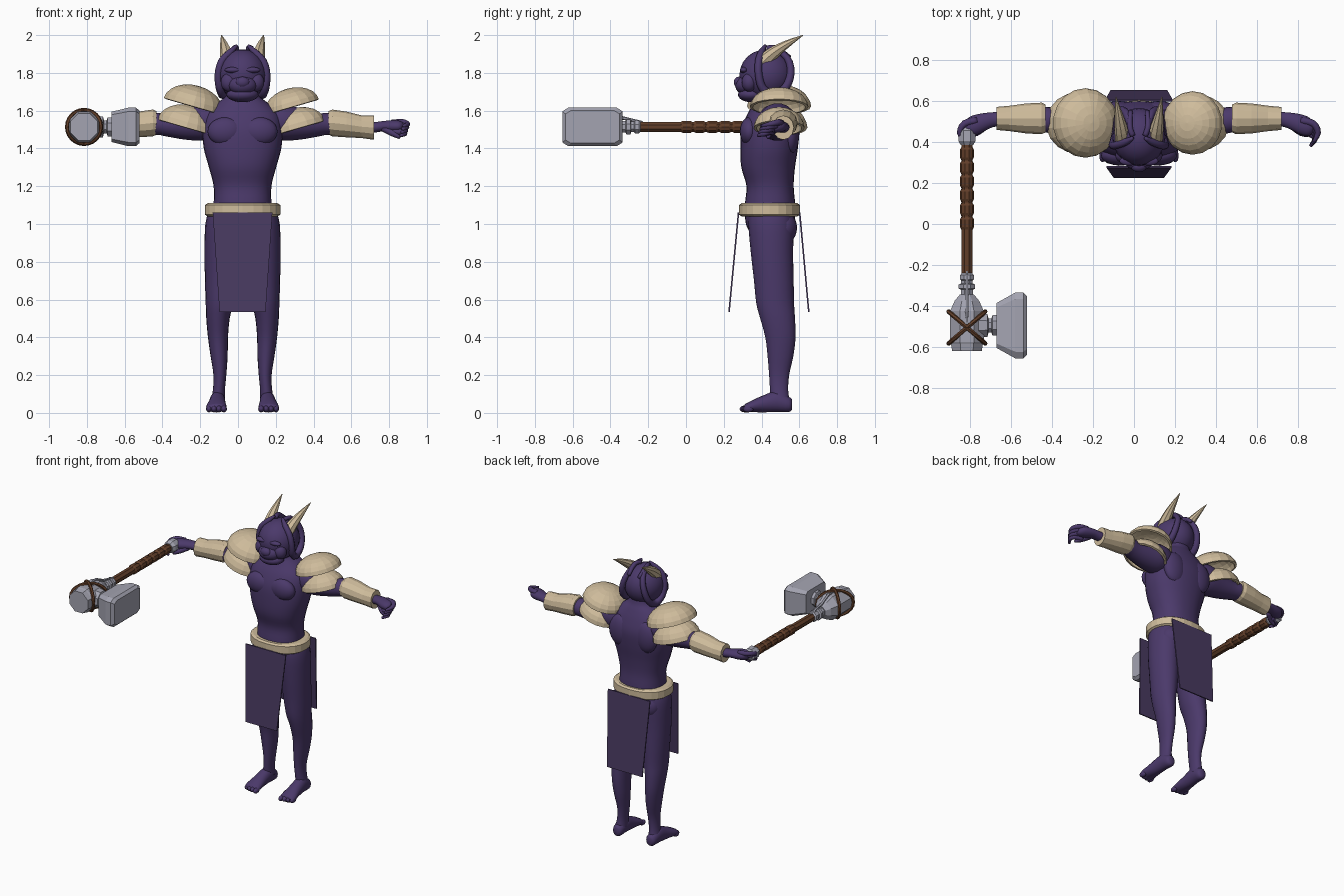
import bpy, bmesh, math
from mathutils import Vector, Matrix

if "Cube" in bpy.data.objects:
    bpy.data.objects.remove(bpy.data.objects["Cube"])

CX = 0.024  # body centre line


def material(name, rgb):
    m = bpy.data.materials.new(name)
    m.diffuse_color = (*rgb, 1)
    m.use_nodes = True
    m.node_tree.nodes["Principled BSDF"].inputs["Base Color"].default_value = m.diffuse_color
    return m


SKIN = material("purple_skin", (0.07, 0.041, 0.145))
CLOTH = material("purple_cloth", (0.066, 0.042, 0.118))
BONE = material("bone_tan", (0.62, 0.50, 0.33))
STEEL = material("grey_steel", (0.37, 0.37, 0.44))
LEATHER = material("brown_leather", (0.12, 0.048, 0.022))


def finish(name, bm, mat, smooth):
    bmesh.ops.recalc_face_normals(bm, faces=bm.faces)
    me = bpy.data.meshes.new(name)
    bm.to_mesh(me)
    bm.free()
    for p in me.polygons:
        p.use_smooth = smooth
    me.materials.append(mat)
    ob = bpy.data.objects.new(name, me)
    bpy.context.collection.objects.link(ob)
    return ob


def refine(rows, steps):
    # Catmull-Rom interpolation between rows
    out = []
    for i in range(len(rows) - 1):
        a, b, c, d = (rows[max(0, min(len(rows) - 1, i + k))] for k in (-1, 0, 1, 2))
        for s in range(steps):
            t = s / steps
            out.append([q + 0.5 * t * (r - p + t * (2 * p - 5 * q + 4 * r - w + t * (3 * (q - r) + w - p)))
                        for p, q, r, w in zip(a, b, c, d)])
    return out + [list(rows[-1])]


def skin_rings(bm, rings, closed=False):
    n = len(rings[0])
    vs = [[bm.verts.new(p) for p in ring] for ring in rings]
    pairs = list(zip(vs, vs[1:])) + ([(vs[-1], vs[0])] if closed else [])
    for a, b in pairs:
        for i in range(n):
            bm.faces.new((a[i], a[(i + 1) % n], b[(i + 1) % n], b[i]))
    if not closed:
        bm.faces.new(vs[0])
        bm.faces.new(vs[-1])


def loft(name, rows, axis, mat, sides=20, steps=3, power=2, smooth=True, side=1, cx=CX):
    # rows: x, y, z, first radius, second radius
    rings = []
    half = 0.5 if sides == 8 else 0
    norm = math.cos(math.pi / 8) ** (2 / power) if sides == 8 else 1
    for x, y, z, a, b in refine(rows, steps):
        ring = []
        for i in range(sides):
            t = 2 * math.pi * (i + half) / sides
            c, s = math.cos(t), math.sin(t)
            u = math.copysign(abs(c) ** (2 / power), c) * a / norm
            v = math.copysign(abs(s) ** (2 / power), s) * b / norm
            o = {"x": (0, u, v), "y": (u, 0, v), "z": (u, v, 0)}[axis]
            ring.append((side * (x + o[0]) + cx, y + o[1], z + o[2]))
        rings.append(ring)
    bm = bmesh.new()
    skin_rings(bm, rings)
    return finish(name, bm, mat, smooth)


def tube(name, pts, ref, mat, sides=8, steps=4, smooth=True, side=1, cx=CX, closed=False):
    # pts: x, y, z, radius
    pts = refine(pts, steps) if steps > 1 else pts
    P = [Vector((side * p[0] + cx, p[1], p[2])) for p in pts]
    n, rings = len(P), []
    for i, p in enumerate(P):
        nxt = P[(i + 1) % n] if closed else P[min(i + 1, n - 1)]
        prv = P[i - 1] if closed else P[max(i - 1, 0)]
        t = (nxt - prv).normalized()
        u = t.cross(Vector(ref)).normalized()
        v = t.cross(u)
        rings.append([p + pts[i][3] * (u * math.cos(k * 2 * math.pi / sides) + v * math.sin(k * 2 * math.pi / sides))
                      for k in range(sides)])
    bm = bmesh.new()
    skin_rings(bm, rings, closed)
    return finish(name, bm, mat, smooth)


def ball(name, c, r, mat, side=1):
    bm = bmesh.new()
    m = Matrix.Translation((side * c[0] + CX, c[1], c[2])) @ Matrix.Diagonal((*r, 1))
    bmesh.ops.create_uvsphere(bm, u_segments=20, v_segments=12, radius=1, matrix=m)
    return finish(name, bm, mat, True)


def pad(name, c, r, tilt, side):
    # open dome with thickness, outer edge raised
    bm = bmesh.new()
    bmesh.ops.create_uvsphere(bm, u_segments=18, v_segments=12, radius=1)
    bmesh.ops.delete(bm, geom=[v for v in bm.verts if v.co.z < -0.01], context="VERTS")
    m = Matrix.Translation(c) @ Matrix.Rotation(-tilt, 4, "Y") @ Matrix.Diagonal((*r, 1))
    for v in bm.verts:
        p = m @ v.co
        v.co = (side * p.x + CX, p.y, p.z)
    ob = finish(name, bm, BONE, False)
    mod = ob.modifiers.new("thickness", "SOLIDIFY")
    mod.thickness = 0.015
    mod.offset = -1


def panel(name, top, bottom):
    # hanging cloth: (half width, y, z) at top and bottom
    bm = bmesh.new()
    rings = []
    for w, y, z in (top, bottom):
        rings.append([(CX + sx * w, y + sy * 0.004, z) for sx, sy in ((-1, -1), (1, -1), (1, 1), (-1, 1))])
    skin_rings(bm, rings)
    finish(name, bm, CLOTH, False)


# torso and neck
loft("torso", [(0, .445, .95, .10, .10), (0, .445, 1.0, .155, .128), (0, .445, 1.1, .153, .133),
               (0, .445, 1.2, .153, .125), (0, .435, 1.3, .178, .142), (0, .44, 1.4, .205, .152),
               (0, .447, 1.5, .212, .152), (0, .452, 1.58, .195, .128), (0, .458, 1.64, .135, .098),
               (0, .455, 1.68, .085, .082), (0, .45, 1.73, .075, .075)], "z", SKIN, 28, 4, 2.3)

# head and face
ball("head", (0, .425, 1.79), (.13, .142, .135), SKIN)
ball("snout", (0, .315, 1.735), (.075, .055, .05), SKIN)
ball("nose", (0, .28, 1.75), (.038, .027, .03), SKIN)
ball("jaw", (0, .345, 1.685), (.085, .07, .04), SKIN)

for s, tag in ((1, "left"), (-1, "right")):
    # face and torso muscles
    ball("brow_" + tag, (.05, .307, 1.815), (.045, .022, .016), SKIN, s)
    ball("cheek_" + tag, (.07, .335, 1.75), (.045, .04, .05), SKIN, s)
    ball("chest_muscle_" + tag, (.09, .335, 1.49), (.095, .05, .075), SKIN, s)
    ball("back_muscle_" + tag, (.10, .555, 1.48), (.085, .045, .11), SKIN, s)
    ball("buttock_" + tag, (.085, .51, .98), (.09, .078, .09), SKIN, s)

    # horns and curled side crests
    tube("horn_" + tag, [(.075, .395, 1.845, .04), (.085, .455, 1.90, .034), (.098, .53, 1.95, .021),
                         (.112, .62, 2.0, .002)], (1, 0, 0), BONE, 8, 3, False, s)
    tube("side_crest_" + tag, [(.03, .42, 1.945, .008), (.065, .40, 1.91, .018), (.11, .385, 1.86, .02),
                               (.128, .385, 1.79, .02), (.12, .405, 1.72, .022), (.105, .46, 1.685, .024),
                               (.1, .525, 1.72, .022), (.085, .555, 1.80, .02), (.06, .535, 1.88, .018),
                               (.04, .46, 1.935, .012)], (1, 0, 0), SKIN, 8, 3, True, s)
    tube("crown_ridge_" + tag, [(.03, .43, 1.93, .015), (.045, .48, 1.93, .015), (.04, .55, 1.88, .012)],
         (1, 0, 0), SKIN, 6, 3, True, s)

    # leg and foot
    loft("leg_" + tag, [(.085, .445, 1.08, .09, .11), (.097, .45, 1.0, .10, .12), (.108, .455, .85, .093, .112),
                        (.115, .465, .7, .084, .105), (.122, .472, .58, .073, .10), (.13, .485, .5, .062, .092),
                        (.13, .5, .4, .053, .08), (.124, .5, .3, .045, .068), (.12, .493, .2, .034, .053),
                        (.125, .493, .12, .032, .048), (.13, .5, .06, .038, .05)], "z", SKIN, side=s)
    loft("foot_" + tag, [(.13, .562, .045, .018, .025), (.13, .545, .045, .035, .04), (.132, .48, .06, .041, .055),
                         (.135, .41, .048, .045, .045), (.138, .345, .034, .054, .03),
                         (.138, .31, .024, .052, .021)], "y", SKIN, 16, side=s)
    for i in range(4):
        ball("toe_%s_%d" % (tag, i), (.099 + .026 * i, .312 + .006 * i, .021), (.016, .028, .018), SKIN, s)

    # arm, palm, fingers and thumb
    loft("arm_" + tag, [(.12, .48, 1.545, .085, .085), (.2, .485, 1.54, .1, .1), (.3, .49, 1.53, .085, .085),
                        (.4, .5, 1.525, .068, .063), (.46, .51, 1.53, .062, .058), (.6, .515, 1.52, .052, .048),
                        (.69, .512, 1.512, .036, .03), (.74, .502, 1.517, .041, .028), (.79, .485, 1.517, .05, .033),
                        (.83, .475, 1.517, .045, .03), (.85, .47, 1.517, .02, .02)], "x", SKIN, 18, side=s)
    for i in range(4):
        d, z = .017 * i, 1.535 - .017 * i
        tube("finger_%s_%d" % (tag, i), [(.79, .505 - d, z, .018), (.85 - d * .2, .49 - d, z + .003, .017),
                                         (.874 - d * .3, .445 - d * .6, z - .006, .014),
                                         (.852 - d * .3, .40 - d * .4, z - .016, .008)], (0, 0, 1), SKIN, 8, 3, True, s)
    tube("thumb_" + tag, [(.75, .48, 1.505, .02), (.795, .445, 1.48, .017), (.835, .435, 1.458, .009)],
         (0, 0, 1), SKIN, 8, 3, True, s)

    # armour
    loft("bracer_" + tag, [(.455, .515, 1.535, .068, .062), (.475, .515, 1.535, .077, .071),
                           (.55, .515, 1.527, .073, .068), (.63, .515, 1.515, .062, .06),
                           (.695, .515, 1.51, .056, .064)], "x", BONE, 12, 1, 2, False, s)
    pad("upper_shoulder_pad_" + tag, (.262, .493, 1.62), (.15, .155, .10), math.radians(16), s)
    pad("lower_shoulder_pad_" + tag, (.298, .493, 1.508), (.148, .135, .108), math.radians(16), s)

# belt with bevelled rims
loft("belt", [(0, .442, 1.04, .185, .148), (0, .442, 1.05, .2, .162), (0, .442, 1.1, .2, .162),
              (0, .442, 1.11, .185, .148)], "z", BONE, 24, 1, 2.2, False)

# hanging cloths
panel("front_cloth", (.158, .278, 1.06), (.122, .228, .535))
panel("back_cloth", (.165, .602, 1.06), (.138, .65, .535))

# hammer handle with leather wrap bulges
HX, HZ = -.815, 1.514


def turned(name, profile, mat, sides=8):
    loft(name, [(HX, y, HZ, r, r) for y, r in profile], "y", mat, sides, 1, 2, False, cx=0)


turned("hammer_handle", [(.42, .026), (-.31, .026)], LEATHER)
wrap = []
for i in range(6):
    y = .375 - .068 * i
    wrap += [(y, .027), (y - .012, .034), (y - .05, .034), (y - .062, .028)]
turned("grip_wrap", wrap, LEATHER, 10)
turned("pommel", [(.47, .026), (.455, .04), (.405, .042), (.385, .03)], STEEL)
turned("hammer_collar", [(-.235, .022), (-.25, .034), (-.27, .034), (-.275, .028), (-.29, .028), (-.295, .04),
                         (-.315, .04), (-.32, .03), (-.345, .03), (-.36, .045)], STEEL)
turned("hammer_core", [(-.345, .035), (-.375, .06), (-.425, .082), (-.575, .082), (-.585, .078),
                       (-.62, .072)], STEEL)
tube("collar_ridge", [(HX, -.23, HZ + .025, .006), (HX, -.35, HZ + .05, .01), (HX, -.43, HZ + .088, .01),
                      (HX, -.48, HZ + .085, .004)], (1, 0, 0), STEEL, 6, 1, False, 1, 0)

# striking block and its neck
loft("hammer_neck", [(-.76, -.495, HZ, .06, .06), (-.715, -.495, HZ, .055, .055), (-.71, -.495, HZ, .035, .035),
                     (-.695, -.495, HZ, .035, .035), (-.69, -.495, HZ, .05, .05), (-.66, -.495, HZ, .05, .05)],
     "x", STEEL, 8, 1, 2, False, cx=0)
loft("striking_block", [(-.67, -.495, HZ, .11, .08), (-.58, -.495, HZ, .16, .102), (-.54, -.495, HZ, .16, .102),
                        (-.522, -.495, HZ, .143, .086)], "x", STEEL, 8, 1, 8, False, cx=0)

# crossed straps around the hammer core
for s, tag in ((1, "a"), (-1, "b")):
    ring = [(HX + .09 * math.cos(k * math.pi / 12), -.505 + s * .078 * math.cos(k * math.pi / 12),
             HZ + .09 * math.sin(k * math.pi / 12), .011) for k in range(24)]
    tube("cross_strap_" + tag, ring, (0, 1, 0), LEATHER, 6, 1, False, 1, 0, True)
